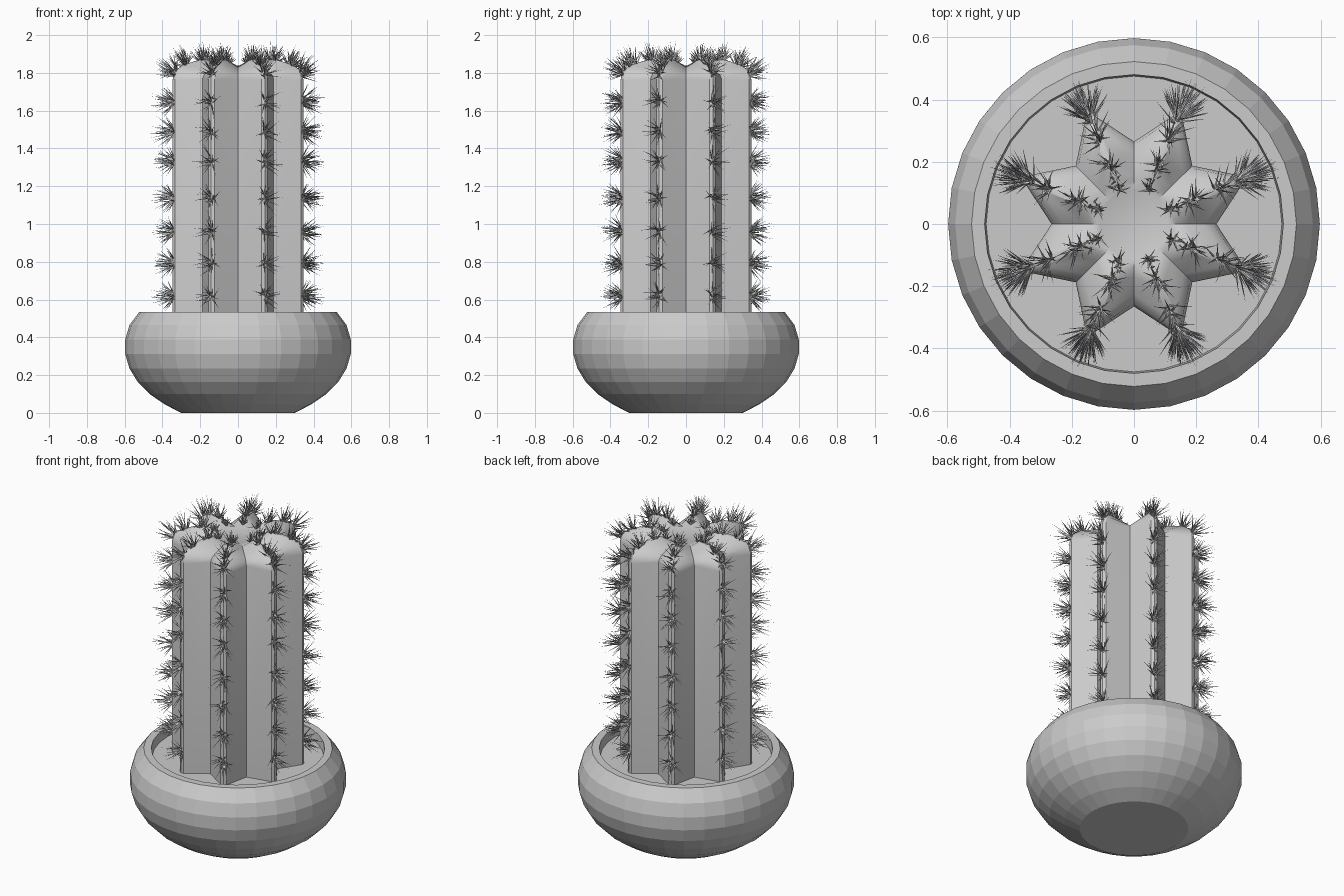
import bpy, bmesh, random
from math import sin, cos, pi, radians
from mathutils import Vector

if "Cube" in bpy.data.objects:
    bpy.data.objects.remove(bpy.data.objects["Cube"])

random.seed(7)
RIBS = 8


def make_object(name, bm, smooth_angle=None):
    bmesh.ops.recalc_face_normals(bm, faces=bm.faces)
    mesh = bpy.data.meshes.new(name)
    bm.to_mesh(mesh)
    bm.free()
    ob = bpy.data.objects.new(name, mesh)
    bpy.context.collection.objects.link(ob)
    if smooth_angle:
        bpy.ops.object.select_all(action='DESELECT')
        ob.select_set(True)
        bpy.context.view_layer.objects.active = ob
        bpy.ops.object.shade_smooth_by_angle(angle=radians(smooth_angle))
    return ob


def loft(rings):
    """Skin closed rings of points and cap both ends."""
    bm = bmesh.new()
    loops = [[bm.verts.new(p) for p in ring] for ring in rings]
    for a, b in zip(loops, loops[1:]):
        n = len(a)
        for i in range(n):
            j = (i + 1) % n
            bm.faces.new((a[i], a[j], b[j], b[i]))
    bm.faces.new(loops[0][::-1])
    bm.faces.new(loops[-1])
    return bm


def circle(r, z, n=32):
    return [(r * cos(2 * pi * i / n), r * sin(2 * pi * i / n), z) for i in range(n)]


# Pot: squashed sphere cut flat at the bottom and top, with a rim and recessed soil
profile = [(0.30, 0.0)]
for k in range(1, 8):
    a = radians(-61.0 + 11.1 * k)
    profile.append((0.6 * cos(a), 0.35 + 0.4 * sin(a)))
profile += [(0.522, 0.535), (0.48, 0.535), (0.475, 0.48)]
make_object("pot", loft([circle(r, z) for r, z in profile]))


# Cactus body: eight-ribbed star lofted upwards, ribs folding over to a small crown
def star(ridge_r, ridge_z, valley_r, valley_z):
    pts = []
    for k in range(RIBS):
        a = 2 * pi * k / RIBS
        pts.append((valley_r * cos(a), valley_r * sin(a), valley_z))
        for off, s in ((-2.6, 0.985), (0, 1), (2.6, 0.985)):
            b = a + pi / RIBS + radians(off)
            pts.append((ridge_r * s * cos(b), ridge_r * s * sin(b), ridge_z))
    return pts


body_rings = [
    (0.375, 0.47, 0.265, 0.47),
    (0.375, 1.76, 0.265, 1.77),
    (0.362, 1.81, 0.255, 1.79),
    (0.320, 1.84, 0.225, 1.805),
    (0.220, 1.87, 0.170, 1.82),
    (0.160, 1.865, 0.140, 1.83),
    (0.120, 1.84, 0.115, 1.835),
]
make_object("cactus_body", loft([star(*r) for r in body_rings]), 35)


# Spines: fans of thin three-sided needles along every rib
def add_needle(bm, base, direction, length, radius):
    side = direction.orthogonal().normalized()
    up = direction.cross(side)
    ring = [bm.verts.new(base + radius * (cos(t) * side + sin(t) * up))
            for t in (0, 2 * pi / 3, 4 * pi / 3)]
    tip = bm.verts.new(base + direction * length)
    bm.faces.new(ring[::-1])
    for i in range(3):
        bm.faces.new((ring[i], ring[(i + 1) % 3], tip))


# (rib radius, height, tilt above horizontal, length scale)
clusters = [(0.368, z, 0, 1.0) for z in (0.62, 0.79, 0.96, 1.14, 1.33, 1.49, 1.65)]
clusters += [(0.358, 1.80, 30, 1.0), (0.30, 1.84, 62, 0.9),
             (0.20, 1.865, 78, 0.8), (0.135, 1.85, 80, 0.5)]

bm = bmesh.new()
for k in range(RIBS):
    ang = 2 * pi * (k + 0.5) / RIBS
    out = Vector((cos(ang), sin(ang), 0))
    tangent = Vector((-sin(ang), cos(ang), 0))
    for r, z, tilt, size in clusters:
        t = radians(tilt)
        normal = out * cos(t) + Vector((0, 0, sin(t)))
        along = normal.cross(tangent)
        base = out * r + Vector((0, 0, z))
        for i in range(20):
            spread = radians(62) * ((i + 0.5) / 20) ** 0.8
            turn = i * 2.4 + random.uniform(-0.4, 0.4)
            lean = tangent * cos(turn) + along * sin(turn)
            d = (normal * cos(spread) + lean * sin(spread)).normalized()
            length = size * random.uniform(0.105, 0.145) * (1 - 0.25 * i / 20)
            start = base + along * random.uniform(-0.02, 0.02) - normal * 0.006
            add_needle(bm, start, d, length, 0.0045)
make_object("spines", bm)
